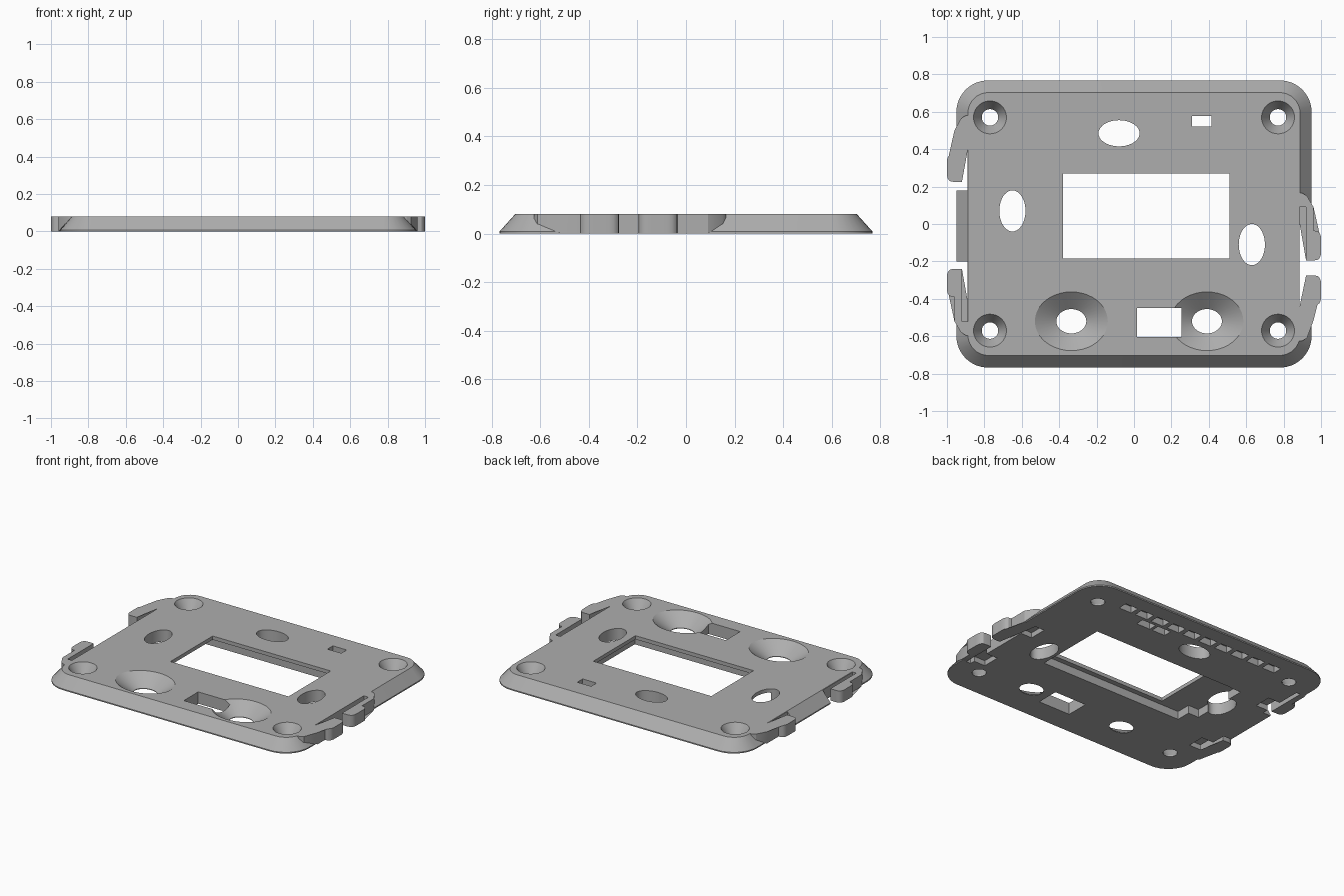
import bpy
import bmesh
from math import pi, cos, sin

cube = bpy.data.objects.get("Cube")
if cube:
    bpy.data.objects.remove(cube, do_unlink=True)

H = 0.08    # plate height
E = 0.02    # cutter overshoot

grey = bpy.data.materials.new("light_grey")
grey.use_nodes = True
colour = (0.42, 0.42, 0.42, 1)
grey.diffuse_color = colour
grey.node_tree.nodes["Principled BSDF"].inputs["Base Color"].default_value = colour


def loft(name, rings):
    """Solid from stacked rings of 3D points with equal counts."""
    bm = bmesh.new()
    loops = [[bm.verts.new(p) for p in ring] for ring in rings]
    n = len(loops[0])
    for a, b in zip(loops, loops[1:]):
        for i in range(n):
            j = (i + 1) % n
            bm.faces.new((a[i], a[j], b[j], b[i]))
    caps = [bm.faces.new(loops[0][::-1]), bm.faces.new(loops[-1])]
    bmesh.ops.triangulate(bm, faces=caps)
    bmesh.ops.recalc_face_normals(bm, faces=bm.faces)
    mesh = bpy.data.meshes.new(name)
    bm.to_mesh(mesh)
    bm.free()
    mesh.materials.append(grey)
    ob = bpy.data.objects.new(name, mesh)
    bpy.context.collection.objects.link(ob)
    return ob


def rounded(hx, hy, r, z, steps=8):
    pts = []
    for k, (sx, sy) in enumerate(((1, 1), (-1, 1), (-1, -1), (1, -1))):
        for i in range(steps + 1):
            a = (k + i / steps) * pi / 2
            pts.append((sx * (hx - r) + r * cos(a), sy * (hy - r) + r * sin(a), z))
    return pts


def oval(x, y, rx, ry, z, n=40):
    return [(x + rx * cos(2 * pi * i / n), y + ry * sin(2 * pi * i / n), z) for i in range(n)]


def rect(x0, x1, y0, y1, z):
    return [(x0, y0, z), (x1, y0, z), (x1, y1, z), (x0, y1, z)]


cutters = []


def cut(rings):
    cutters.append(loft("cutter", rings))


def cut_box(x0, x1, y0, y1, z0=-E, z1=H + E):
    cut([rect(x0, x1, y0, y1, z0), rect(x0, x1, y0, y1, z1)])


def cut_sink(x, y, inner, outer, floor):
    """Countersunk hole: straight below the floor, cone up to the top face."""
    cut([oval(x, y, *inner, -E), oval(x, y, *inner, floor),
         oval(x, y, *outer, H), oval(x, y, *outer, H + E)])


# Plate with sloped rim
plate = loft("base_plate", [rounded(0.95, 0.768, 0.17, 0), rounded(0.95, 0.768, 0.17, 0.008),
                            rounded(0.888, 0.703, 0.11, H)])

# Main window, small slots and openings
cut_box(-0.38, 0.51, -0.185, 0.27)
cut_box(0.015, 0.255, -0.605, -0.45)
cut_box(0.31, 0.415, 0.52, 0.578)

# Oval holes
for x, y, rx, ry in ((-0.08, 0.485, 0.11, 0.07), (-0.65, 0.07, 0.07, 0.11), (0.63, -0.11, 0.07, 0.11)):
    cut([oval(x, y, rx, ry, -E), oval(x, y, rx, ry, H + E)])

# Screw holes in the corners and the two large dished holes
for sx in (-1, 1):
    for sy in (-1, 1):
        cut_sink(sx * 0.77, sy * 0.57, (0.044, 0.044), (0.088, 0.088), 0.01)
for x in (-0.335, 0.39):
    cut_sink(x, -0.52, (0.08, 0.065), (0.195, 0.157), 0.004)

# Underside recess around the window, pin pockets and latch pockets
cut_box(-0.54, 0.54, -0.22, 0.29, z1=0.055)
cut_box(-0.62, -0.5, -0.12, 0.285, z1=0.055)
for i in range(10):
    x = 0.575 - i * 0.128
    cut_box(x - 0.048, x + 0.048, 0.60, 0.665, z1=0.045)
cut_box(0.19, 0.29, 0.52, 0.578, z1=0.045)
for x0, x1, y in ((-0.9, -0.8, 0.28), (-0.9, -0.8, -0.36), (0.8, 0.9, 0.03), (0.8, 0.9, -0.42)):
    cut_box(x0, x1, y - 0.06, y + 0.06, z1=0.035)

# Rim openings for the latches
cut_box(-1.1, -0.89, 0.18, 0.50)
cut_box(-1.1, -0.89, -0.52, -0.20)
cut_box(0.885, 1.1, -0.515, 0.09)

for c in cutters:
    mod = plate.modifiers.new("cut", "BOOLEAN")
    mod.object = c
    mod.operation = "DIFFERENCE"
    mod.solver = "EXACT"
bpy.context.view_layer.update()
cut_mesh = bpy.data.meshes.new_from_object(plate.evaluated_get(bpy.context.evaluated_depsgraph_get()))
plate.modifiers.clear()
plate.data = cut_mesh
for c in cutters:
    bpy.data.objects.remove(c, do_unlink=True)


def latch(name, side, tip, root, end, bump):
    """Spring arm from a root block on the rim to a tip with a rounded grip."""
    t = 1 if end > tip else -1
    pts = [(0.87, end), (0.90, end), (0.925, end - 0.015 * t), (0.96, root), (0.96, bump)]
    mid, half = (tip + bump) / 2, abs(tip - bump) / 2
    for i in range(1, 12):
        a = pi * i / 12
        pts.append((0.96 + 0.04 * min(1, 1.15 * sin(a) ** 0.6), mid + half * cos(a) * t))
    pts += [(0.96, tip), (0.92, tip), (0.92, root), (0.87, root)]
    low = [(side * x, y, 0.04 if (y - root) * t > 0.01 else 0.0) for x, y in pts]
    high = [(side * x, y, H) for x, y in pts]
    return loft(name, [low, high])


parts = [plate,
         latch("left_back_latch", -1, 0.225, 0.50, 0.58, 0.375),
         latch("left_front_latch", -1, -0.24, -0.52, -0.595, -0.39),
         latch("right_back_latch", 1, -0.195, 0.09, 0.165, -0.035),
         latch("right_front_latch", 1, -0.275, -0.515, -0.625, -0.435)]

# Smooth the curved walls, keep the edges sharp
bpy.ops.object.select_all(action="DESELECT")
for ob in parts:
    ob.select_set(True)
bpy.context.view_layer.objects.active = plate
bpy.ops.object.shade_smooth_by_angle(angle=pi / 6)
